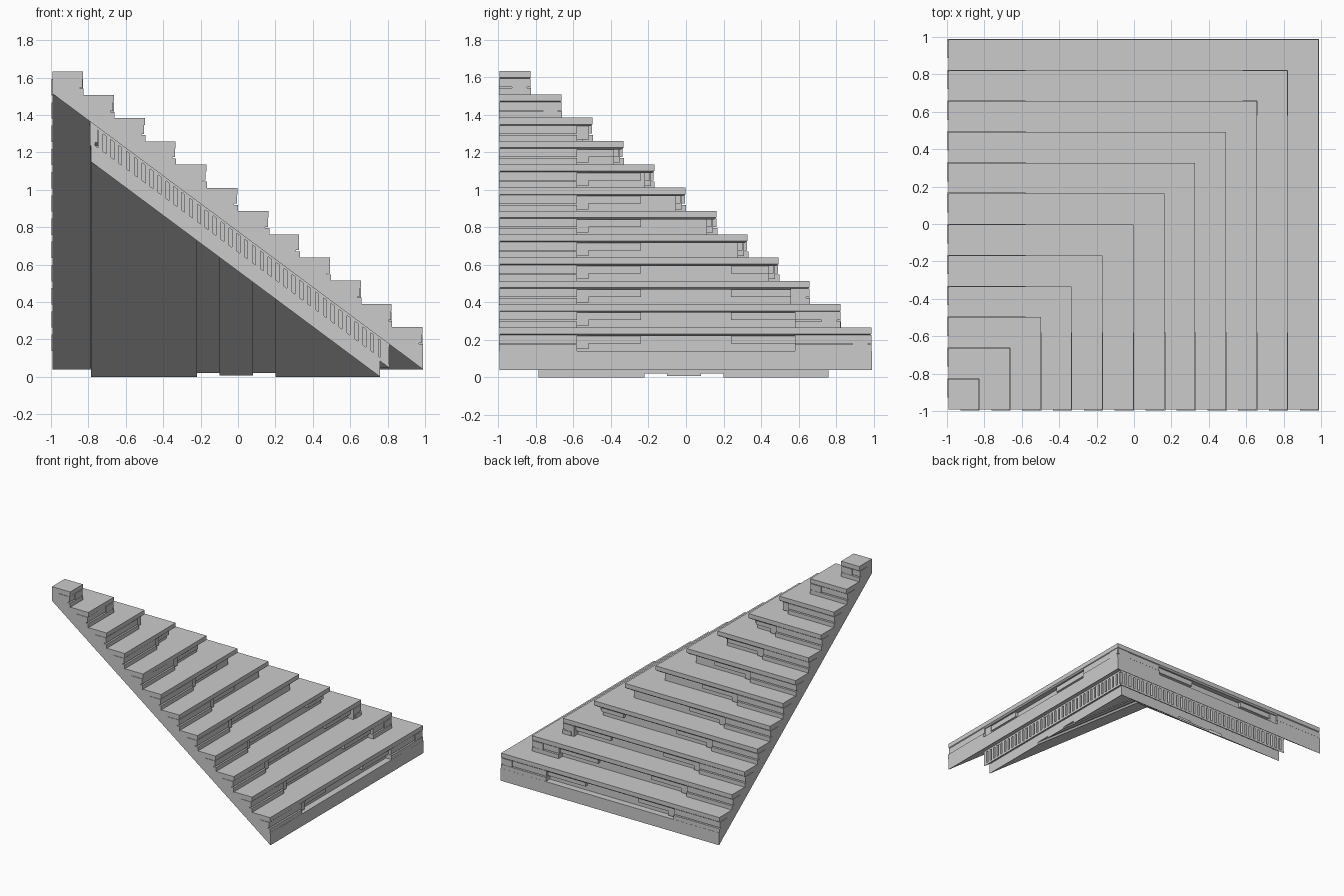
import bpy, bmesh, random

if "Cube" in bpy.data.objects:
    bpy.data.objects.remove(bpy.data.objects["Cube"])

random.seed(4)
E = -0.993                      # open (gable) edges
N, RUN, RISE = 12, 0.165, 0.1242
X = [-0.828 + RUN * k for k in range(N)]    # nosing positions
T = [1.632 - RISE * k for k in range(N)]    # tread heights


def line(r):                    # sloping underside of the stepped slab
    return 0.04 + 0.744 * (0.99 - r)


def finish(bm, name):
    bmesh.ops.remove_doubles(bm, verts=bm.verts, dist=0.0001)
    bmesh.ops.recalc_face_normals(bm, faces=bm.faces)
    me = bpy.data.meshes.new(name)
    bm.to_mesh(me)
    bm.free()
    ob = bpy.data.objects.new(name, me)
    bpy.context.collection.objects.link(ob)
    return ob


def prism(bm, plan, top, bottom):
    """Solid over a plan outline (r, across), made on both slopes."""
    for swap in (False, True):
        rings = []
        for fn in (top, bottom):
            rings.append([bm.verts.new((a, r, fn(r)) if swap else (r, a, fn(r)))
                          for r, a in plan])
        n = len(plan)
        bm.faces.new(rings[0])
        bm.faces.new(rings[1][::-1])
        for i in range(n):
            j = (i + 1) % n
            bm.faces.new((rings[0][i], rings[1][i], rings[1][j], rings[0][j]))


def box(bm, r0, r1, a0, a1, z0, z1):
    prism(bm, [(r0, a0), (r1, a0), (r1, a1), (r0, a1)],
          lambda r: z1, lambda r: z0)


def sloped(bm, plan, d0, d1):
    prism(bm, plan, lambda r: line(r) - d0, lambda r: line(r) - d1)


# Stepped slab: one saw-tooth section swept round the hip corner
prof = [(E, T[0])]
for k in range(N):
    low = T[k] - RISE
    prof += [(X[k], T[k]), (X[k], T[k] - 0.035),
             (X[k] - 0.012, T[k] - 0.045), (X[k] - 0.05, T[k] - 0.045),
             (X[k] - 0.05, low)]
    if k < N - 1:
        continue
    prof += [(0.99, low), (0.99, 0.04), (E, line(E))]
bm = bmesh.new()
rows = [[bm.verts.new(p) for p in ((E, r, z), (r, r, z), (r, E, z))]
        for r, z in prof]
for i in range(len(rows) - 1):
    a, b = rows[i], rows[i + 1]
    for s in (0, 1):
        bm.faces.new((a[s], a[s + 1], b[s + 1], b[s]))
bm.faces.new([r[0] for r in rows])
bm.faces.new([r[2] for r in rows][::-1])
finish(bm, "stepped_slab")

# Blocks under the nosings: at the open ends and at the lowest hip corners
bm = bmesh.new()


def block(k, a0, a1):
    low, mid = T[k] - RISE - 0.003, T[k] - 0.085
    j = random.uniform(0, 0.006)
    box(bm, X[k] - 0.1, X[k] - 0.006 + j, a0, a1, mid, T[k] - 0.04)
    box(bm, X[k] - 0.1, X[k] + 0.001 + j, a0, a1, low, mid - 0.006)
    box(bm, X[k] - 0.1, X[k] - 0.018, a0, a1, mid - 0.008, mid + 0.002)


for k in range(N):
    block(k, E - 0.004, min(-0.58, X[k]))
    if k >= N - 3:
        block(k, 0.58, X[k])
finish(bm, "nosing_blocks")

# Shallow bricks set back in the risers
bm = bmesh.new()
for k in range(2, N):
    end = min(-0.24, X[k] - 0.05)
    box(bm, X[k] - 0.1, X[k] - 0.018, -0.59, -0.52, T[k] - 0.115, T[k] - 0.04)
    box(bm, X[k] - 0.1, X[k] - 0.025, -0.53, end, T[k] - 0.085, T[k] - 0.04)
    if X[k] > 0.4:
        box(bm, X[k] - 0.1, X[k] - 0.025, 0.24, min(0.59, X[k] - 0.05),
            T[k] - 0.085, T[k] - 0.04)
finish(bm, "riser_bricks")

# Recessed band below the slab
e, R = -0.765, 0.78
bm = bmesh.new()
sloped(bm, [(e, e), (R, e), (R, R)], -0.01, 0.13)
finish(bm, "recessed_band")

# Dentils along the eaves and up the open rakes
bm = bmesh.new()
n, pitch = 38, 1.6 / 38
for i in range(n):
    d = -0.79 + i * pitch
    d1 = d + pitch * 0.6
    sloped(bm, [(0.76, d), (0.808, d), (0.808, d1), (0.76, d1)], 0.0, 0.112)
    sloped(bm, [(d, -0.79), (d1, -0.79), (d1, -0.75), (d, -0.75)], 0.012, 0.112)
finish(bm, "dentils")

# Thin fillets bordering the dentils
bm = bmesh.new()
for d0, d1 in ((-0.01, 0.014), (0.108, 0.126)):
    sloped(bm, [(-0.792, -0.792), (0.81, -0.792), (0.81, 0.81)], d0, d1)
finish(bm, "dentil_fillets")

# Lower lining plate, with raised panels and a centre rib on its underside
bm = bmesh.new()
e, R = -0.785, 0.76
sloped(bm, [(e, e), (R, e), (R, R)], 0.12, 0.19)
finish(bm, "lower_plate")
bm = bmesh.new()
sloped(bm, [(e, e), (R, e), (R, -0.22), (-0.22, -0.22)], 0.18, 0.211)
sloped(bm, [(0.2, 0.2), (R, 0.2), (R, R)], 0.18, 0.211)
finish(bm, "lower_panels")
bm = bmesh.new()
sloped(bm, [(-0.1, -0.1), (R, -0.1), (R, 0.08), (0.08, 0.08)], 0.18, 0.203)
finish(bm, "centre_rib")
